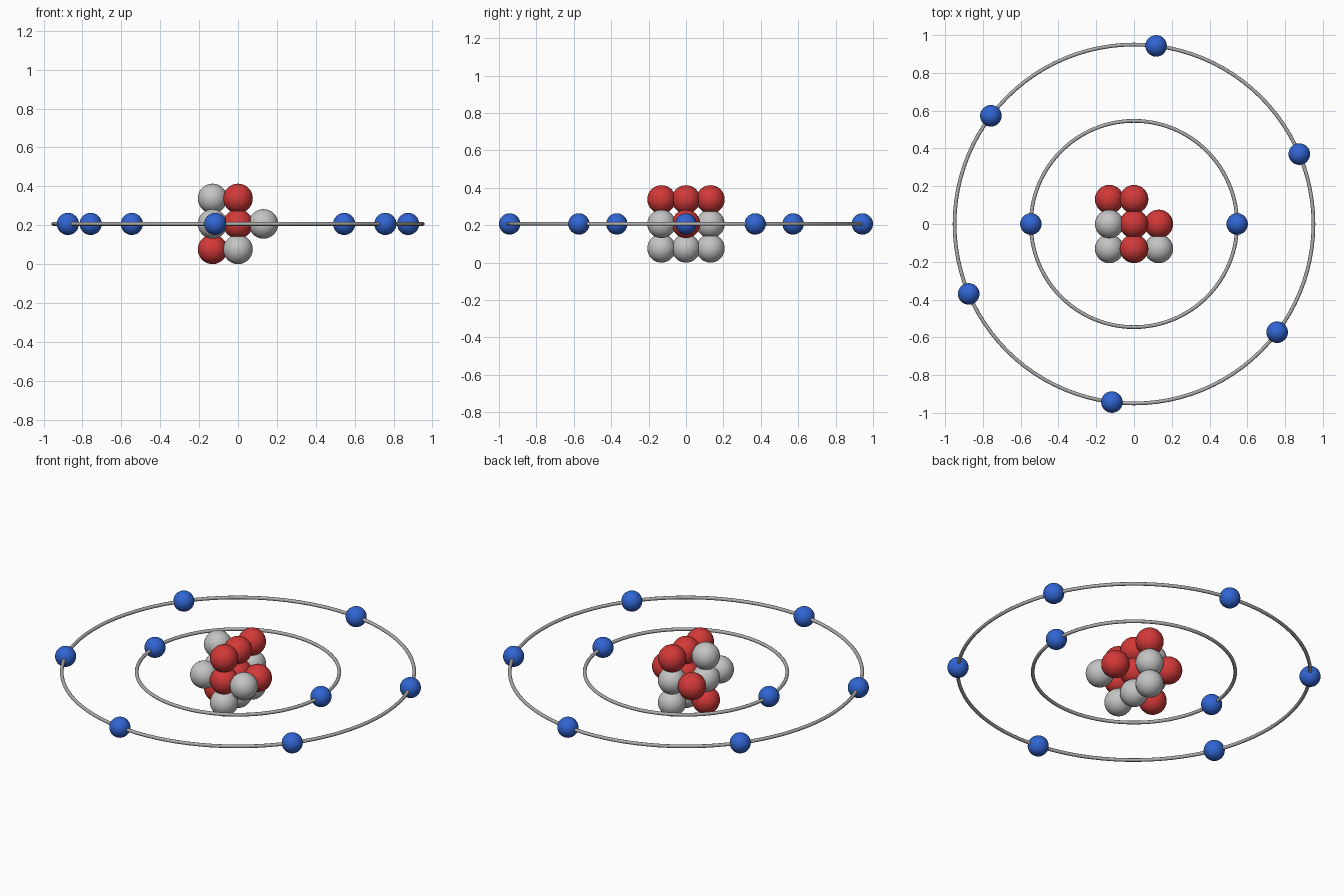
import bpy
import math

if "Cube" in bpy.data.objects:
    bpy.data.objects.remove(bpy.data.objects["Cube"])

CENTRE_Z = 0.207
STEP = 0.131           # spacing of the nucleus lattice
NUCLEON_R = 0.076
ELECTRON_R = 0.057
TUBE_R = 0.0098


def material(name, rgb):
    m = bpy.data.materials.new(name)
    m.diffuse_color = (*rgb, 1.0)
    m.use_nodes = True
    m.node_tree.nodes["Principled BSDF"].inputs["Base Color"].default_value = m.diffuse_color
    return m


RED = material("red", (0.65, 0.04, 0.04))
GREY = material("light grey", (0.55, 0.55, 0.55))
BLUE = material("blue", (0.03, 0.13, 0.65))
RING = material("ring grey", (0.42, 0.42, 0.42))


def finish(name, mat):
    ob = bpy.context.object
    ob.name = name
    ob.data.materials.append(mat)
    bpy.ops.object.shade_smooth()


def ball(name, loc, radius, mat):
    bpy.ops.mesh.primitive_uv_sphere_add(segments=32, ring_count=16,
                                         radius=radius, location=loc)
    finish(name, mat)


# Nucleus: lattice cells filled outward from the middle, sixteen in all
cells = [(x, y, z) for x in (-1, 0, 1) for y in (-1, 0, 1) for z in (-1, 0, 1)]
cells.sort(key=lambda c: c[0] ** 2 + c[1] ** 2 + c[2] ** 2)
protons = {(0, 0, 0), (0, -1, 0), (1, 0, 0), (-1, 1, 0), (-1, 0, -1),
           (0, -1, 1), (0, 0, 1), (0, 1, 1)}
for c in cells[:16]:
    is_proton = c in protons
    ball("proton" if is_proton else "neutron",
         (c[0] * STEP, c[1] * STEP, CENTRE_Z + c[2] * STEP),
         NUCLEON_R, RED if is_proton else GREY)

# Shells: orbit ring with evenly spaced electrons (radius, count, start angle)
for label, radius, count, start in (("inner", 0.546, 2, 0.0),
                                    ("outer", 0.95, 6, 0.4)):
    bpy.ops.mesh.primitive_torus_add(major_radius=radius, minor_radius=TUBE_R,
                                     major_segments=96, minor_segments=12,
                                     location=(0, 0, CENTRE_Z))
    finish(label + "_orbit_ring", RING)
    for i in range(count):
        a = start + i * math.tau / count
        ball(label + "_electron",
             (radius * math.cos(a), radius * math.sin(a), CENTRE_Z),
             ELECTRON_R, BLUE)
